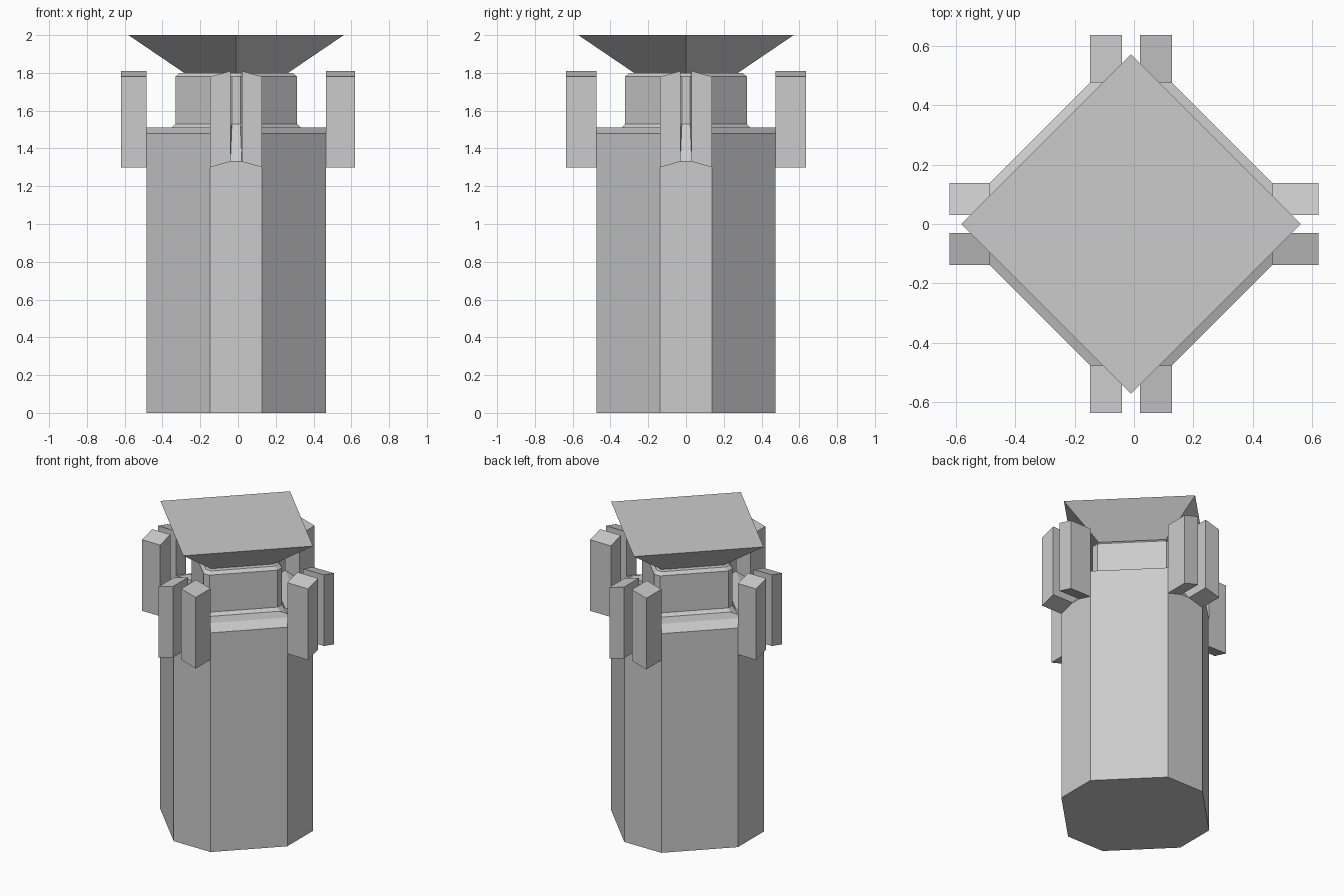
import bpy
from math import cos, sin, pi

if "Cube" in bpy.data.objects:
    bpy.data.objects.remove(bpy.data.objects["Cube"])

CX = -0.01          # body axis is slightly off the bounding-box centre


def make(name, verts, faces):
    me = bpy.data.meshes.new(name)
    me.from_pydata(verts, [], faces)
    me.update()
    ob = bpy.data.objects.new(name, me)
    bpy.context.collection.objects.link(ob)
    return ob


def spin(t, r, k):
    """Point at lateral offset t and distance r, turned to side k (0 = front)."""
    a = k * pi / 2
    x, y = t, -r
    return x * cos(a) - y * sin(a), x * sin(a) + y * cos(a)


def frustum(name, rings, n):
    """Stack of rings with n points each, capped at both ends."""
    verts = [v for r in rings for v in r]
    faces = [list(range(n))[::-1], [(len(rings) - 1) * n + i for i in range(n)]]
    for j in range(len(rings) - 1):
        for i in range(n):
            a, b = j * n + i, j * n + (i + 1) % n
            faces.append([a, b, b + n, a + n])
    return make(name, verts, faces)


def oct_ring(t, r, z):
    out = []
    for k in range(4):
        for s in (-1, 1):
            x, y = spin(s * t, r, k)
            out.append((x + CX, y, z))
    return out


# Tower body: octagon with sloped shoulders and a narrow groove on each short side
W, G, R = 0.138, 0.03, 0.475
rows = [(W, R, 0), (G, R, 0), (W, R, 1.30), (G, R, 1.33), (W, R, 1.48),
        (G, R, 1.51), (0.028, 0.342, 1.51), (0.022, 0.322, 1.53)]
verts = [v for row in rows for v in oct_ring(*row)]


def v(row, k, s):
    return row * 8 + (k % 4) * 2 + s


faces = [[v(0, k, s) for k in range(4) for s in (0, 1)][::-1]]
for k in range(4):
    n = k + 1
    faces += [
        [v(0, k, 0), v(1, k, 0), v(3, k, 0), v(2, k, 0)],
        [v(1, k, 0), v(1, k, 1), v(3, k, 1), v(3, k, 0)],
        [v(1, k, 1), v(0, k, 1), v(2, k, 1), v(3, k, 1)],
        [v(2, k, 0), v(3, k, 0), v(5, k, 0), v(4, k, 0)],
        [v(3, k, 1), v(2, k, 1), v(4, k, 1), v(5, k, 1)],
        [v(0, k, 1), v(0, n, 0), v(2, n, 0), v(2, k, 1)],
        [v(2, k, 1), v(2, n, 0), v(4, n, 0), v(4, k, 1)],
        [v(4, k, 1), v(4, n, 0), v(5, n, 0), v(5, k, 1)],   # shoulder slope
        [v(5, k, 1), v(5, n, 0), v(6, n, 0), v(6, k, 1)],   # ledge
        [v(6, k, 1), v(6, n, 0), v(7, n, 0), v(7, k, 1)],   # neck flare
        [v(3, k, 0), v(3, k, 1), v(7, k, 1), v(7, k, 0)],   # groove floor
        [v(3, k, 0), v(7, k, 0), v(6, k, 0), v(5, k, 0)],   # groove walls
        [v(3, k, 1), v(5, k, 1), v(6, k, 1), v(7, k, 1)],
    ]
make("tower_body", verts, faces)

# Neck
frustum("neck", [oct_ring(0.022, 0.322, 1.53), oct_ring(0.022, 0.322, 1.78),
                 oct_ring(0.02, 0.30, 1.80)], 8)


# Flared square roof, turned 45 degrees
def diamond(r, z):
    return [(spin(0, r, k)[0] + CX, spin(0, r, k)[1], z) for k in range(4)]


frustum("flared_top", [diamond(0.275, 1.80), diamond(0.57, 2.0)], 4)

# Pairs of upright prongs on the four short sides
for k, side in enumerate(("front", "right", "back", "left")):
    reach = {"front": 0.635, "back": 0.635, "right": 0.63, "left": 0.61}[side]
    for s, label in ((-1, "a"), (1, "b")):
        rings = []
        for z in (1.30, 1.78):
            ring = []
            for t, r, dz in ((W, R, 0), (G, R, 0.03), (G, reach, 0.03), (W, reach, 0)):
                x, y = spin(s * t, r, k)
                ring.append((x + CX, y, z + dz))
            rings.append(ring if s < 0 else ring[::-1])
        ob = frustum(f"{side}_prong_{label}", rings, 4)
        if ob.data.polygons[0].normal.z > 0:
            ob.data.flip_normals()
